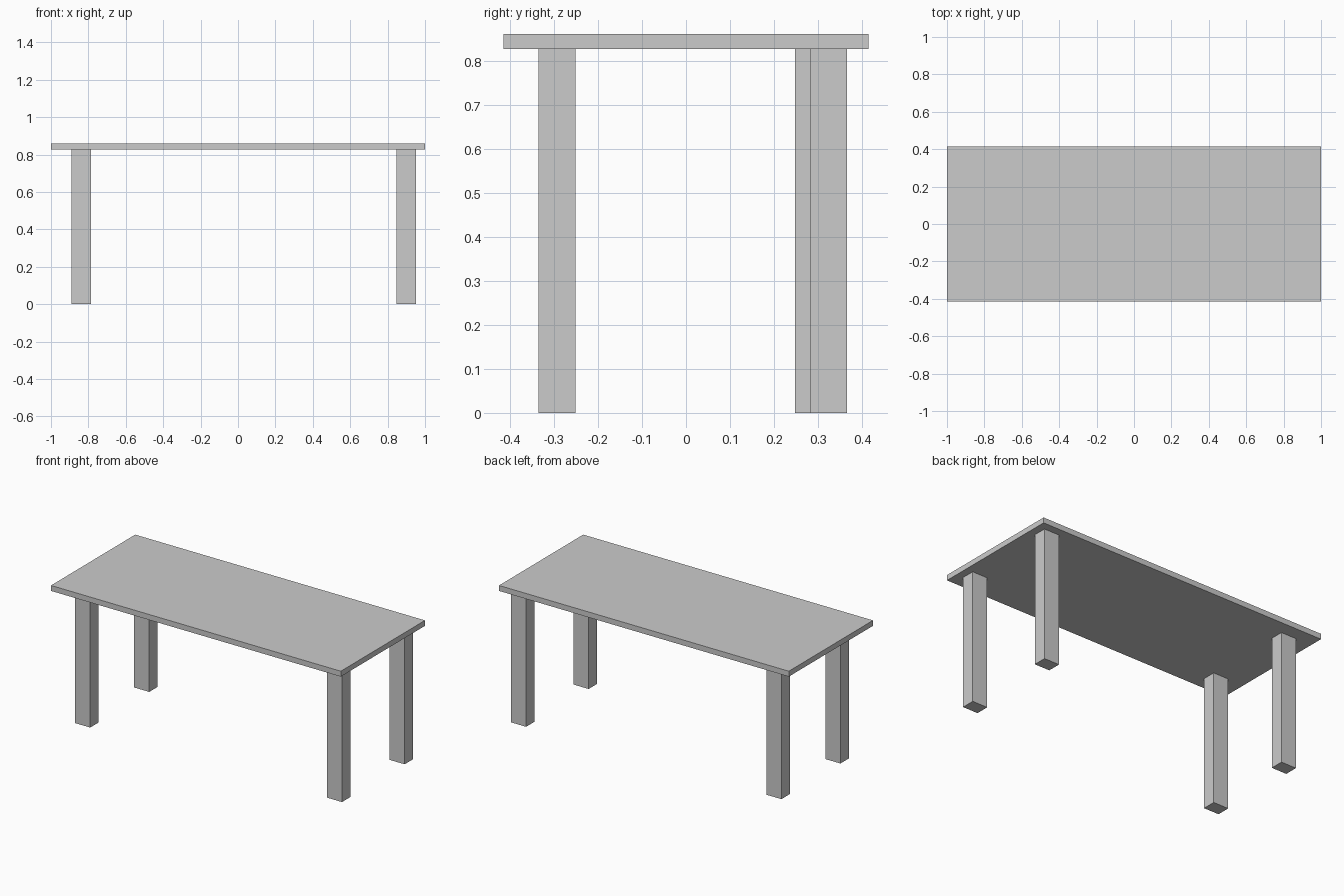
import bpy

if "Cube" in bpy.data.objects:
    bpy.data.objects.remove(bpy.data.objects["Cube"])


def box(name, x, y, z):
    """Axis-aligned box from (min, max) ranges."""
    bpy.ops.mesh.primitive_cube_add(size=1, location=[sum(r) / 2 for r in (x, y, z)])
    ob = bpy.context.object
    ob.name = name
    ob.scale = [r[1] - r[0] for r in (x, y, z)]
    bpy.ops.object.transform_apply(location=False, rotation=False, scale=True)
    return ob


TOP_Z, UNDER_Z = 0.86, 0.826
LEG_X, LEG_Y = 0.104, 0.083

# Table top
box("table_top", (-1, 1), (-0.415, 0.415), (UNDER_Z, TOP_Z))

# Legs, slightly uneven in placement: name, x centre, y centre
for name, cx, cy in (
    ("front_left_leg", -0.838, -0.293),
    ("front_right_leg", 0.900, -0.293),
    ("back_left_leg", -0.838, 0.289),
    ("back_right_leg", 0.900, 0.324),
):
    box(name, (cx - LEG_X / 2, cx + LEG_X / 2),
        (cy - LEG_Y / 2, cy + LEG_Y / 2), (0, UNDER_Z))
